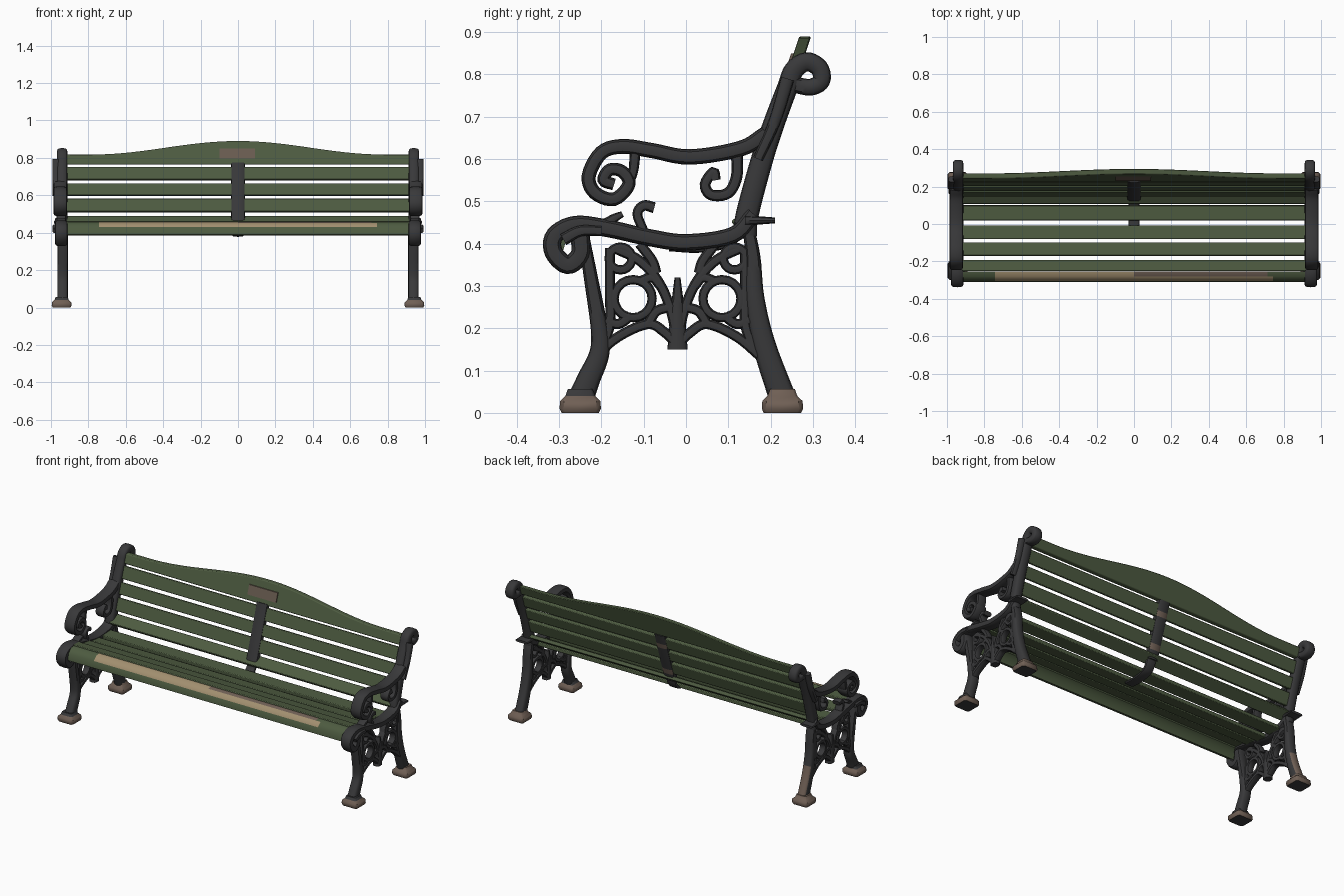
import bpy
import bmesh
import math
import random
from mathutils import Vector

random.seed(4)
if "Cube" in bpy.data.objects:
    bpy.data.objects.remove(bpy.data.objects["Cube"], do_unlink=True)


def make_material(name, red, green, blue):
    material = bpy.data.materials.new(name)
    material.use_nodes = True
    colour = (red, green, blue, 1)
    material.diffuse_color = colour
    material.node_tree.nodes["Principled BSDF"].inputs["Base Color"].default_value = colour
    return material


iron = make_material("dark cast iron", .04, .04, .042)
green = make_material("green paint", .075, .105, .052)
tan = make_material("bare worn wood", .36, .275, .16)
rust = make_material("rusty brown", .16, .115, .09)
bronze = make_material("plaque bronze", .14, .105, .08)


def skin(name, loops, materials, rule=None, closed=False, bevel=0):
    """Join a row of equal point loops into one surface; rule picks a material per face."""
    bm = bmesh.new()
    rings = [[bm.verts.new(p) for p in loop] for loop in loops]
    count = len(rings[0])
    pairs = list(zip(rings, rings[1:]))
    if closed:
        pairs.append((rings[-1], rings[0]))
    else:
        bm.faces.new(rings[0])
        bm.faces.new(rings[-1])
    for a, b in pairs:
        for i in range(count):
            j = (i + 1) % count
            bm.faces.new((a[i], a[j], b[j], b[i]))
    bmesh.ops.recalc_face_normals(bm, faces=bm.faces)
    if rule:
        for face in bm.faces:
            face.material_index = int(rule(face.calc_center_median(), face.normal))
    mesh = bpy.data.meshes.new(name)
    bm.to_mesh(mesh)
    bm.free()
    for material in materials:
        mesh.materials.append(material)
    obj = bpy.data.objects.new(name, mesh)
    bpy.context.collection.objects.link(obj)
    bpy.ops.object.select_all(action="DESELECT")
    obj.select_set(True)
    bpy.context.view_layer.objects.active = obj
    bpy.ops.object.shade_smooth_by_angle(angle=math.radians(45))
    if bevel:
        modifier = obj.modifiers.new("soft edges", "BEVEL")
        modifier.width = bevel
        modifier.segments = 2
    return obj


def smooth_path(points, steps=5):
    """Catmull-Rom curve through side-on points given in hundredths."""
    pts = [Vector(p) / 100 for p in points]
    pts = [pts[0] * 2 - pts[1]] + pts + [pts[-1] * 2 - pts[-2]]
    out = []
    for a, b, c, d in zip(pts, pts[1:], pts[2:], pts[3:]):
        for k in range(steps):
            t = k / steps
            out.append((b * 2 + (c - a) * t + (a * 2 - b * 5 + c * 4 - d) * t**2
                        + (b * 3 - a - c * 3 + d) * t**3) / 2)
    return out + [pts[-2]]


def sweep(name, path, x, depth, start, end, materials=(iron,), rule=None, closed=False):
    """Rounded bar along a side-on path, tapering from start to end half-width."""
    loops = []
    n = len(path)
    for i, p in enumerate(path):
        before = path[i - 1] if i or closed else p
        after = path[(i + 1) % n] if i < n - 1 or closed else p
        tangent = (after - before).normalized()
        width = start + (end - start) * i / (n - 1)
        loop = []
        for k in range(12):
            angle = math.tau * k / 12
            c, s = math.cos(angle), math.sin(angle)
            u = math.copysign(abs(c)**.6, c) * depth
            v = math.copysign(abs(s)**.6, s) * width
            loop.append((x + u, p.x - tangent.y * v, p.y + tangent.x * v))
        loops.append(loop)
    return skin(name, loops, materials, rule, closed)


def slat(name, y, z, half, tilt):
    """Long board; tilt is the angle of its width from horizontal."""
    along = Vector((math.cos(tilt), math.sin(tilt)))
    across = Vector((-along.y, along.x)) * .011
    corners = [Vector((y, z)) + along * a * half + across * b
               for a, b in ((-1, -1), (1, -1), (1, 1), (-1, 1))]
    skin(name, [[(x, c.x, c.y) for c in corners] for x in (-.93, .93)], [green], bevel=.004)


def ring_path(y, z, radius):
    return [Vector((y + radius * math.cos(a), z + radius * math.sin(a))) / 100
            for a in (math.tau * k / 20 for k in range(20))]


# Cast iron end frames: name, path, distance out, half depth, half-widths
POST = [(14, 42), (14.5, 47), (18, 60), (21, 69), (24, 77), (25.5, 81), (28.5, 83),
        (31.5, 81.5), (32, 78.5), (29.5, 77), (26, 77.5)]
RAIL = [(16, 47), (11, 42), (0, 40.3), (-9, 41.5), (-18, 43.5), (-26, 44.5), (-31, 42),
        (-31.3, 38), (-28, 35), (-25, 37.5), (-25, 42)]
ARM = [(19, 66), (13, 62.5), (1, 60.5), (-8, 62), (-15, 63), (-20, 61.5), (-23, 56),
       (-21.5, 52), (-17, 50.5), (-13.5, 54), (-15, 57), (-18, 57.5), (-19.5, 55), (-17, 54)]
FRAME = [
    ("back_post", POST, .94, .028, .028, .019),
    ("seat_rail", RAIL, .945, .034, .019, .023),
    ("rail_boss", [(-29, 41), (-25, 43), (-20, 43)], .968, .024, .015, .012),
    ("arm_rest", ARM, .95, .036, .019, .014),
    ("arm_scroll_link", [(-12, 62), (-12.5, 57), (-14, 53)], .95, .028, .013, .01),
    ("arm_rear_scroll", [(12, 62), (12, 56), (10, 52), (6, 51.5), (4.5, 54), (6.5, 57),
                         (7, 55)], .945, .028, .014, .012),
    ("seat_curl", [(-10, 43), (-11.5, 47), (-10, 49), (-7.5, 48.5)], .945, .025, .011, .013),
    ("seat_leaf", [(-20, 44), (-17, 46), (-15, 47)], .945, .025, .014, .007),
    ("rear_lug", [(14, 45.5), (17, 45.5), (21, 45.5)], .945, .04, .013, .007),
    ("post_rib", [(17, 60), (21, 69), (24, 79)], .972, .02, .012, .016),
    ("front_leg", [(-24, 41), (-22.5, 32), (-20.5, 20), (-20.5, 14), (-23, 8), (-25, 3)],
     .938, .028, .013, .031),
    ("lattice_leaf", [(-2, 32), (-2, 25), (-2, 15)], .94, .022, .007, .024),
]
# Lattice bars are mirrored about the middle of the frame
LATTICE = {
    "arch": [(20, 13), (14, 18), (7, 21), (3, 19), (0, 16)],
    "heart": [(15, 39), (9, 36), (4.5, 31), (1.5, 24), (0, 16)],
    "strip": [(16, 39), (16, 29), (16, 21), (18, 15)],
    "branch": [(4, 30), (6, 32), (9, 31)],
    "twig": [(17, 22), (14, 21), (11, 23)],
    "stem": [(7, 21), (5, 24), (2, 25)],
    "crown": [(9, 40), (6, 36), (5, 33)],
}
MIDDLE = -2

for side, sign in (("left", 1), ("right", -1)):
    for name, points, x, depth, start, end in FRAME:
        sweep(f"{side}_{name}", smooth_path(points), sign * x, depth, start, end)
    # The right rear leg has lost paint on its back
    sweep(f"{side}_rear_leg", smooth_path([(14.5, 45), (15.8, 37), (16.3, 27), (18.5, 16), (23, 3)]),
          sign * .938, .028, .013, .032, (iron, rust),
          lambda c, n: c.x < 0 and c.z < .22 and n.y > .5)
    for half, way in (("front", -1), ("rear", 1)):
        for name, points in LATTICE.items():
            path = smooth_path([(MIDDLE + way * d, z) for d, z in points])
            sweep(f"{side}_{half}_lattice_{name}", path, sign * .94, .02, .012, .012)
        for name, d, z, radius in (("scroll", 10.5, 27, 4.5), ("eyelet", 13.5, 36.5, 2.7)):
            sweep(f"{side}_{half}_lattice_{name}", ring_path(MIDDLE + way * d, z, radius),
                  sign * .94, .02, .011, .011, closed=True)
    # Flared feet, rusty round the sides
    for name, y in (("front", -.25), ("rear", .228)):
        loops = []
        for z, scale in ((0, .9), (.01, 1), (.028, .97), (.04, .72), (.056, .6)):
            loops.append([(sign * .943 + a * .053 * scale, y + b * .049 * scale, z)
                          for a, b in ((-1, -.8), (-.8, -1), (.8, -1), (1, -.8),
                                       (1, .8), (.8, 1), (-.8, 1), (-1, .8))])
        skin(f"{side}_{name}_foot", loops, [iron, rust],
             lambda c, n: n.z > -.9 and (c.z < .04 or c.y > 0))

# Seat slats, the last one turning up towards the back
for i, (y, z, half, tilt) in enumerate(((-.222, .448, .03, -.1), (-.135, .424, .036, -.15),
                                        (-.045, .406, .036, -.1), (.06, .406, .04, .05),
                                        (.14, .463, .033, .6))):
    slat(f"seat_slat_{i + 1}", y, z, half, tilt)

# Rounded front slat with its paint worn off along the top, browner to one side
NOSE = [(-25.5, 45.8), (-28, 45.3), (-30.5, 43), (-31, 39), (-29, 38.5), (-28, 42), (-25.5, 43.5)]
stations = [-.93 + 1.86 * k / 60 for k in range(61)]


def worn(c, n):
    edge = random.uniform(-.06, .06)
    if n.z < .3 or c.z < .43 or not -.74 + edge < c.x < .7 + edge:
        return 0
    return 2 if n.z > .9 and c.x > edge else 1


skin("front_seat_slat", [[(x, y / 100, z / 100) for y, z in NOSE] for x in stations],
     [green, tan, rust], worn)


# Back slats, leaning with the posts
def lean(z):
    return .275 + (z - .87) * .33


for i, (z, half) in enumerate(((.715, .036), (.63, .033), (.545, .037))):
    slat(f"back_slat_{i + 1}", lean(z), z, half, math.atan2(1, .33))

# Crested top board
loops = []
for x in stations:
    crest = .818 + .072 * math.cos(min(abs(x) / .78, 1) * math.pi / 2)**2
    loops.append([(x, lean(z) + offset, z) for z, offset in
                  ((.765, -.014), (.765, .014), (crest, .014), (crest, -.014))])
skin("top_board", loops, [green], bevel=.004)

# Plaque on the top board
skin("plaque", [[(x, lean(z) + offset, z) for z, offset in
                 ((.797, -.02), (.797, -.012), (.85, -.012), (.85, -.02))] for x in (-.1, .09)],
     [bronze])

# Centre straps tying the slats together
sweep("back_strap", smooth_path([(14, 46), (16.6, 54), (19.6, 63), (24, 77)]), 0, .037, .019, .019,
      (iron, rust), lambda c, n: n.y > .5 and (.5 < c.z < .53 or .68 < c.z < .71))
sweep("seat_strap", smooth_path([(-4, 39), (3, 38.7), (10, 40), (13, 43), (14.5, 48)]),
      0, .03, .008, .01)
